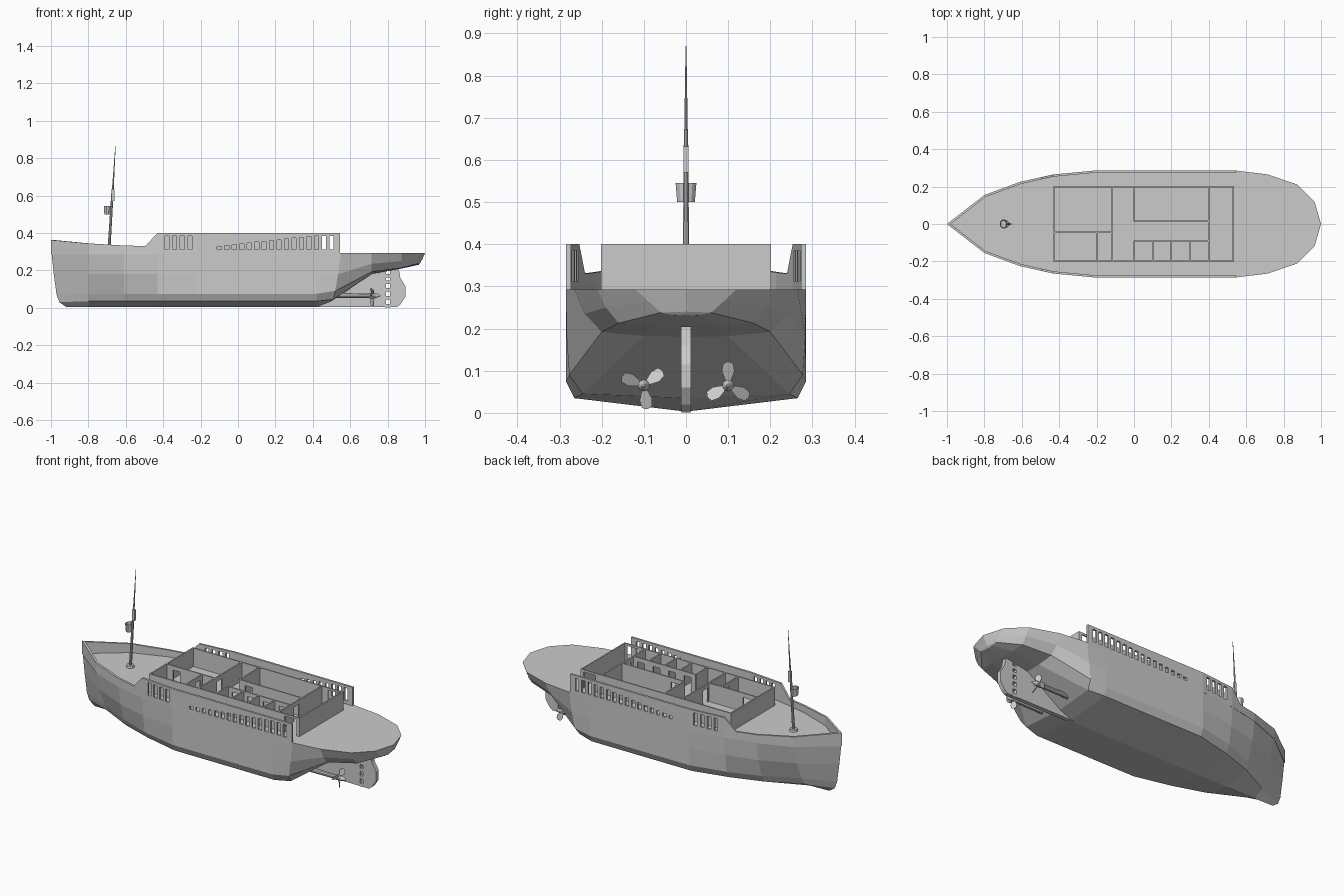
import bpy, bmesh, math
from mathutils import Vector, Matrix

if "Cube" in bpy.data.objects:
    bpy.data.objects.remove(bpy.data.objects["Cube"])

DECK = 0.293
TOP = 0.4


def finish(bm, name):
    bmesh.ops.remove_doubles(bm, verts=bm.verts, dist=1e-5)
    bmesh.ops.recalc_face_normals(bm, faces=bm.faces)
    me = bpy.data.meshes.new(name)
    bm.to_mesh(me)
    bm.free()
    ob = bpy.data.objects.new(name, me)
    bpy.context.collection.objects.link(ob)
    return ob


def add_box(bm, lo, hi):
    lo, hi = Vector(lo), Vector(hi)
    m = Matrix.Translation((lo + hi) / 2) @ Matrix.Diagonal((*(hi - lo), 1))
    bmesh.ops.create_cube(bm, size=1, matrix=m)


def add_rod(bm, a, b, r1, r2, n=10):
    a, b = Vector(a), Vector(b)
    d = b - a
    m = Matrix.Translation((a + b) / 2) @ d.to_track_quat('Z', 'Y').to_matrix().to_4x4()
    bmesh.ops.create_cone(bm, cap_ends=True, segments=n, radius1=r1, radius2=r2,
                          depth=d.length, matrix=m)


def loft(bm, rings):
    vs = [[bm.verts.new(p) for p in r] for r in rings]
    n = len(vs[0])
    for a, b in zip(vs, vs[1:]):
        for i in range(n):
            j = (i + 1) % n
            bm.faces.new((a[i], a[j], b[j], b[i]))
    return vs


def plate(name, pts, half):
    bm = bmesh.new()
    vs = loft(bm, [[(x, -half, z) for x, z in pts], [(x, half, z) for x, z in pts]])
    for r in vs:
        bm.faces.new(r)
    return finish(bm, name)


# Hull: half sections (x, y, z) from keel to deck edge
def station(x, y, z=(0.003, 0.035, 0.075, 0.18)):
    return [(x, 0, z[0])] + [(x, y[i], z[i + 1]) for i in range(3)] + [(x, y[3], DECK)]


halves = [
    [(-.92, 0, .005), (-.955, 0, .03), (-.97, 0, .07), (-.985, 0, .18), (-.997, 0, DECK)],
    station(-.8, (.06, .08, .125, .155)),
    station(-.61, (.155, .175, .21, .225)),
    station(-.43, (.215, .24, .258, .265)),
    station(-.22, (.265, .285, .285, .285)),
    station(.42, (.265, .285, .285, .285)),
    [(.5, 0, .035), (.51, .245, .045), (.52, .277, .09), (.535, .283, .18), (.55, .285, DECK)],
    station(.715, (.1, .2, .24, .265), (.18, .182, .192, .235)),
    station(.875, (.08, .16, .19, .21), (.21, .21, .213, .25)),
    station(.965, (.03, .06, .09, .12), (.23, .232, .238, .265)),
    [(.967, 0, .23), (.97, 0, .235), (.975, 0, .24), (.988, 0, .265), (1, 0, DECK)],
]
bm = bmesh.new()
loft(bm, [h + [(x, -y, z) for x, y, z in reversed(h[1:])] for h in halves])
bmesh.ops.remove_doubles(bm, verts=bm.verts, dist=1e-5)
bmesh.ops.dissolve_degenerate(bm, dist=1e-5, edges=bm.edges)
finish(bm, "hull")

# Window cutters: four tall forward windows, then a row growing taller aft
bm = bmesh.new()
for i in range(4):
    x = -.38 + .041 * i
    add_box(bm, (x - .011, -.35, .312), (x + .011, .35, .385))
for i in range(16):
    x = -.1 + .04 * i
    top = .329 + .056 * min(1, i / 13)
    add_box(bm, (x - .011, -.35, .312), (x + .011, .35, top))
cutter = finish(bm, "window_cutter")
cutter.hide_render = True
cutter.hide_viewport = True

# Bulwarks: low at the bow, stepping up to the tall side walls
rail = [(-1, 0, .362), (-.8, .155, .344), (-.61, .225, .333), (-.495, .251, .33),
        (-.43, .265, TOP), (-.22, .285, TOP), (.545, .285, TOP)]
for side, label in ((1, "port"), (-1, "starboard")):
    rings = []
    for i, (x, y, z) in enumerate(rail):
        a, b = rail[max(i - 1, 0)], rail[min(i + 1, len(rail) - 1)]
        t = Vector((b[0] - a[0], b[1] - a[1])).normalized()
        ix, iy = (x + .02, 0) if i == 0 else (x + t.y * .012, y - t.x * .012)
        low = DECK - .008
        rings.append([(x, side * y, low), (x, side * y, z),
                      (ix, side * iy, z), (ix, side * iy, low)])
    bm = bmesh.new()
    vs = loft(bm, rings)
    bm.faces.new(vs[0])
    bm.faces.new(vs[-1])
    wall_ob = finish(bm, label + "_bulwark")
    mod = wall_ob.modifiers.new("windows", 'BOOLEAN')
    mod.object = cutter
    mod.operation = 'DIFFERENCE'
    mod.solver = 'EXACT'


# Deckhouse: roofless rooms, walls given by ends and optional door centre
def wall(bm, axis, at, lo, hi, door=None, width=.045, head=.375):
    h = .004

    def seg(a, b, z0):
        if axis == 'x':
            add_box(bm, (a, at - h, z0), (b, at + h, TOP))
        else:
            add_box(bm, (at - h, a, z0), (at + h, b, TOP))
    if door is None:
        seg(lo, hi, DECK - .003)
    else:
        seg(lo, door - width / 2, DECK - .003)
        seg(door + width / 2, hi, DECK - .003)
        seg(door - width / 2, door + width / 2, head)


bm = bmesh.new()
for y in (-.198, .198):
    wall(bm, 'x', y, -.43, .535, .478, .075, .388)
for x in (-.426, .531):
    wall(bm, 'y', x, -.2, .2)
wall(bm, 'y', -.115, -.2, .2, -.01)
wall(bm, 'y', .4, -.2, .2, -.04)
wall(bm, 'y', 0, .015, .2)
wall(bm, 'x', .015, 0, .4, .06)
wall(bm, 'x', -.045, -.43, -.115, -.36)
wall(bm, 'y', -.197, -.2, -.045, -.09)
wall(bm, 'x', -.09, 0, .1, .05)
for i in range(1, 4):
    wall(bm, 'x', -.09, .1 * i, .1 * i + .1, .1 * i + .05)
for i in range(4):
    wall(bm, 'y', .1 * i, -.2, -.09)
finish(bm, "deckhouse_walls")

# Mast with base collar, topmast and lamp
bm = bmesh.new()
add_rod(bm, (-.691, 0, DECK), (-.691, 0, .306), .022, .02, 12)
add_rod(bm, (-.691, 0, DECK), (-.67, 0, .635), .008, .006)
add_rod(bm, (-.67, 0, .62), (-.655, 0, .87), .005, .001, 8)
add_box(bm, (-.676, -.006, .57), (-.66, .006, .632))
finish(bm, "mast")

# Lookout basket: open cup on the front of the mast
bm = bmesh.new()
n = 10
rings = [[(-.697 + r * .8 * math.cos(2 * math.pi * k / n), r * math.sin(2 * math.pi * k / n), z)
          for k in range(n)] for r, z in ((.022, .5), (.026, .545), (.022, .545), (.019, .508))]
vs = loft(bm, rings)
bm.faces.new(vs[0])
bm.faces.new(vs[-1])
finish(bm, "lookout_basket")

# Skeg, rudder and the hinges between them
plate("skeg", [(.4, .003), (.79, .003), (.79, .195), (.7, .18), (.5, .04)], .012)
plate("rudder", [(.812, .003), (.85, .003), (.87, .02), (.895, .06), (.895, .115),
                 (.868, .16), (.86, .205), (.812, .205)], .012)
bm = bmesh.new()
for z in (.01, .054, .096, .136, .172):
    add_box(bm, (.785, -.011, z - .009), (.816, .011, z + .009))
finish(bm, "rudder_hinges")

# Propeller shafts and three-bladed propellers
for side, label, start in ((1, "port", 90), (-1, "starboard", 38)):
    y, z = side * .1, .065
    bm = bmesh.new()
    add_rod(bm, (.45, y, z), (.7, y, z), .014, .012)
    add_rod(bm, (.7, y, z), (.735, y, z), .014, .014)
    add_rod(bm, (.735, y, z), (.762, y, z), .014, .003)
    finish(bm, label + "_shaft")
    bm = bmesh.new()
    outline = [(-.006, .01), (-.015, .034), (-.012, .052), (0, .057),
               (.012, .052), (.015, .034), (.006, .01)]
    for k in range(3):
        a = math.radians(start + 120 * k)
        rad, tan = Vector((0, math.cos(a), math.sin(a))), Vector((0, -math.sin(a), math.cos(a)))
        c = Vector((.717, y, z))
        rows = [[c + rad * r + tan * w + Vector((w * .6 * side + off, 0, 0))
                 for w, r in outline] for off in (-.0015, .0015)]
        vs = loft(bm, rows)
        for r in vs:
            bm.faces.new(r)
    finish(bm, label + "_propeller")
